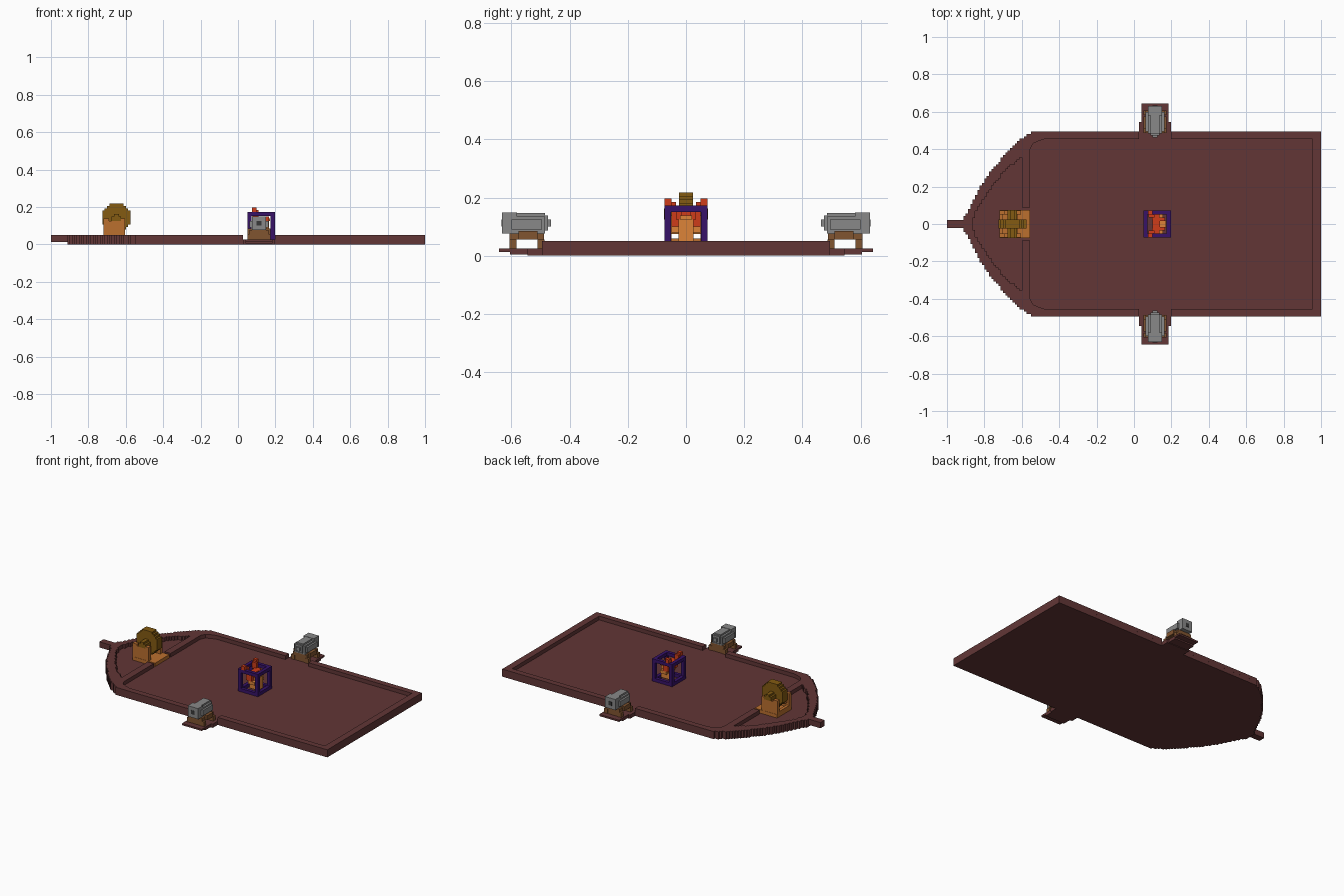
import bpy, bmesh, math

if "Cube" in bpy.data.objects:
    bpy.data.objects.remove(bpy.data.objects["Cube"])

V = 0.0125  # block size


def material(name, rgb):
    m = bpy.data.materials.new(name)
    m.use_nodes = True
    m.diffuse_color = (*rgb, 1)
    b = m.node_tree.nodes["Principled BSDF"]
    b.inputs["Base Color"].default_value = (*rgb, 1)
    b.inputs["Roughness"].default_value = 0.9
    return m


WOOD = material("dark red wood", (0.122, 0.037, 0.037))
ORANGE = material("orange wood", (0.50, 0.16, 0.028))
BRONZE = material("bronze", (0.23, 0.105, 0.006))
PURPLE = material("purple", (0.038, 0.006, 0.14))
RED = material("flame red", (0.62, 0.046, 0.01))
GLOW = material("bright orange", (0.72, 0.23, 0.04))
GREY = material("grey iron", (0.25, 0.25, 0.25))
DARK = material("dark bore", (0.04, 0.04, 0.04))
BROWN = material("carriage brown", (0.22, 0.09, 0.03))


def finish(name, bm, mat):
    bmesh.ops.recalc_face_normals(bm, faces=bm.faces)
    me = bpy.data.meshes.new(name)
    bm.to_mesh(me)
    bm.free()
    me.materials.append(mat)
    ob = bpy.data.objects.new(name, me)
    bpy.context.collection.objects.link(ob)
    return ob


def boxes(name, mat, items, sy=1):
    """Boxes given as (x0, x1, y0, y1, z0, z1), optionally mirrored in y."""
    bm = bmesh.new()
    for x0, x1, y0, y1, z0, z1 in items:
        vs = bmesh.ops.create_cube(bm, size=1)["verts"]
        for v in vs:
            v.co.x = (x0 + x1) / 2 + v.co.x * (x1 - x0)
            v.co.y = sy * ((y0 + y1) / 2 + v.co.y * (y1 - y0))
            v.co.z = (z0 + z1) / 2 + v.co.z * (z1 - z0)
    return finish(name, bm, mat)


def both(items):
    """Items plus their mirror images across y = 0."""
    return items + [(a, b, -d, -c, e, f) for a, b, c, d, e, f in items]


def prism(name, mat, pts, z0, z1):
    bm = bmesh.new()
    f = bm.faces.new([bm.verts.new((x, y, z0)) for x, y in pts])
    top = bmesh.ops.extrude_face_region(bm, geom=[f])["geom"]
    for v in top:
        if isinstance(v, bmesh.types.BMVert):
            v.co.z = z1
    return finish(name, bm, mat)


def stepped(curve, x0, x1):
    """Staircase along a half-width curve, from x0 to x1 in block steps."""
    pts = []
    n = round(abs(x1 - x0) / V)
    for i in range(n):
        xa = x0 + (x1 - x0) * i / n
        xb = x0 + (x1 - x0) * (i + 1) / n
        xm = (xa + xb) / 2
        for (p, a), (q, b) in zip(curve, curve[1:]):
            if p <= xm <= q:
                y = a + (b - a) * (xm - p) / (q - p)
        y = (math.floor(y / V) + 0.5) * V
        pts += [(xa, y), (xb, y)]
    return pts


# Hull: floor with stepped bow
OUTER = [(-0.9125, 0.035), (-0.885, 0.075), (-0.84, 0.17), (-0.80, 0.235),
         (-0.75, 0.30), (-0.69, 0.37), (-0.61, 0.452), (-0.53, 0.50)]
INNER = [(-0.8625, 0.01), (-0.85, 0.06), (-0.80, 0.14), (-0.75, 0.21),
         (-0.68, 0.295), (-0.60, 0.36)]
W = 0.494
bow = stepped(OUTER, -0.5375, -0.9125)
half = [(1, W)] + bow
prism("deck_floor", WOOD, half + [(x, -y) for x, y in reversed(half)], 0, 0.025)

# Raised bow rim with the cross beam behind it
rim = [(-0.475, W)] + bow + [(-0.9125, 0), (-0.8625, 0)]
rim += stepped(INNER, -0.8625, -0.60)
rim += [(-0.60, 0.0875), (-0.555, 0.0875), (-0.555, 0.40), (-0.54, 0.43),
        (-0.51, 0.444), (-0.475, 0.455)]
for side, s in (("left", 1), ("right", -1)):
    prism("bow_rim_" + side, WOOD, [(x, s * y) for x, y in rim], 0.025, 0.05)

# Side and stern rails, open beside the cannons
boxes("rails", WOOD, both([(-0.475, 0.028, 0.455, W, 0.025, 0.05),
                           (0.197, 0.955, 0.455, W, 0.025, 0.05)])
      + [(0.955, 1, -W, W, 0.025, 0.05)])
boxes("bow_spar", WOOD, [(-1, -0.91, -0.022, 0.022, 0.0125, 0.05)])

# Cannon platforms and cannons
CX = 0.1125
for side, s in (("left", 1), ("right", -1)):
    boxes("cannon_platform_" + side, WOOD, [
        (0.028, 0.197, W - 0.01, 0.545, 0.0, 0.025),
        (0.04, 0.185, 0.545, 0.605, 0.004, 0.025),
        (0.04, 0.185, 0.605, 0.643, 0.0135, 0.025)], s)
    carriage = [(CX - 0.05, CX + 0.05, 0.487, 0.606, 0.055, 0.077)]
    for d in (-1, 1):
        x = CX + d * 0.05
        for y in (0.4975, 0.594):
            carriage.append((x - 0.0125, x + 0.0125, y - 0.012, y + 0.012, 0.025, 0.056))
        carriage.append((x - 0.0125, x + 0.0125, 0.51, 0.575, 0.056, 0.085))
    carriage += [(CX - 0.04, CX + 0.04, 0.488, 0.508, 0.025, 0.055),
                 (CX - 0.04, CX + 0.04, 0.584, 0.604, 0.025, 0.055)]
    boxes("cannon_carriage_" + side, BROWN, carriage, s)
    boxes("cannon_barrel_" + side, GREY, [
        (CX - 0.0375, CX + 0.0375, 0.485, 0.615, 0.077, 0.135),
        (CX - 0.05, CX + 0.05, 0.495, 0.60, 0.09, 0.125),
        (CX - 0.025, CX + 0.025, 0.485, 0.62, 0.077, 0.146),
        (CX - 0.0125, CX + 0.0125, 0.463, 0.487, 0.10, 0.125),
        (CX - 0.025, CX + 0.025, 0.474, 0.487, 0.0875, 0.1375),
        (CX - 0.0375, CX + 0.0375, 0.58, 0.632, 0.077, 0.148)], s)
    boxes("cannon_bore_" + side, DARK,
          [(CX - 0.0125, CX + 0.0125, 0.630, 0.634, 0.10, 0.125)], s)

# Mortar cradle on the bow
boxes("mortar_cradle", ORANGE, [
    (-0.72, -0.555, -0.075, 0.075, 0.025, 0.0475),
    (-0.72, -0.70, -0.055, 0.055, 0.0475, 0.06)] + both([
        (-0.72, -0.603, 0.05, 0.0735, 0.045, 0.125),
        (-0.72, -0.69, 0.05, 0.0735, 0.125, 0.1375),
        (-0.63, -0.603, 0.05, 0.0735, 0.125, 0.1375),
        (-0.705, -0.62, 0.025, 0.05, 0.075, 0.10)]))

# Stepped bronze wheel with axle
MX, MZ, R = -0.65, 0.143, 0.077
wheel = []
for i in range(12):
    z = MZ - 6 * V + i * V
    w = round(math.sqrt(max(R * R - (z + V / 2 - MZ) ** 2, 0)) / V) * V
    wheel.append((MX - w, MX + w, -0.024, 0.024, z, z + V))
wheel += [(MX - 0.025, MX + 0.025, -0.076, 0.076, 0.125, 0.15),
          (MX - 0.0125, MX + 0.0125, -0.076, 0.076, 0.15, 0.1625)]
boxes("mortar_wheel", BRONZE, wheel)

# Open cage made of twelve beams
X0, X1, Y1, Z0, Z1, B = 0.05, 0.197, 0.073, 0.025, 0.173, 0.022
cage = []
for y0 in (-Y1, Y1 - B):
    for x0 in (X0, X1 - B):
        cage.append((x0, x0 + B, y0, y0 + B, Z0, Z1))
    for z0 in (Z0, Z1 - B):
        cage.append((X0 + B, X1 - B, y0, y0 + B, z0, z0 + B))
for x0 in (X0, X1 - B):
    for z0 in (Z0, Z1 - B):
        cage.append((x0, x0 + B, -Y1 + B, Y1 - B, z0, z0 + B))
boxes("cage", PURPLE, cage)

# Fiery creature inside the cage
boxes("creature_body", GLOW, [
    (0.10, 0.165, -0.025, 0.025, 0.04, 0.125),
    (0.13, 0.172, -0.02, 0.02, 0.125, 0.1375)] + both([
        (0.11, 0.155, 0.025, 0.05, 0.08, 0.10)]))
boxes("creature_flames", RED, [
    (0.10, 0.14, -0.025, 0.025, 0.125, 0.15)] + both([
        (0.095, 0.135, 0.025, 0.05, 0.10, 0.15),
        (0.078, 0.11, 0.035, 0.05, 0.14, 0.185),
        (0.075, 0.10, 0.05, 0.0735, 0.173, 0.197),
        (0.125, 0.165, 0.015, 0.035, 0.125, 0.15)]))
